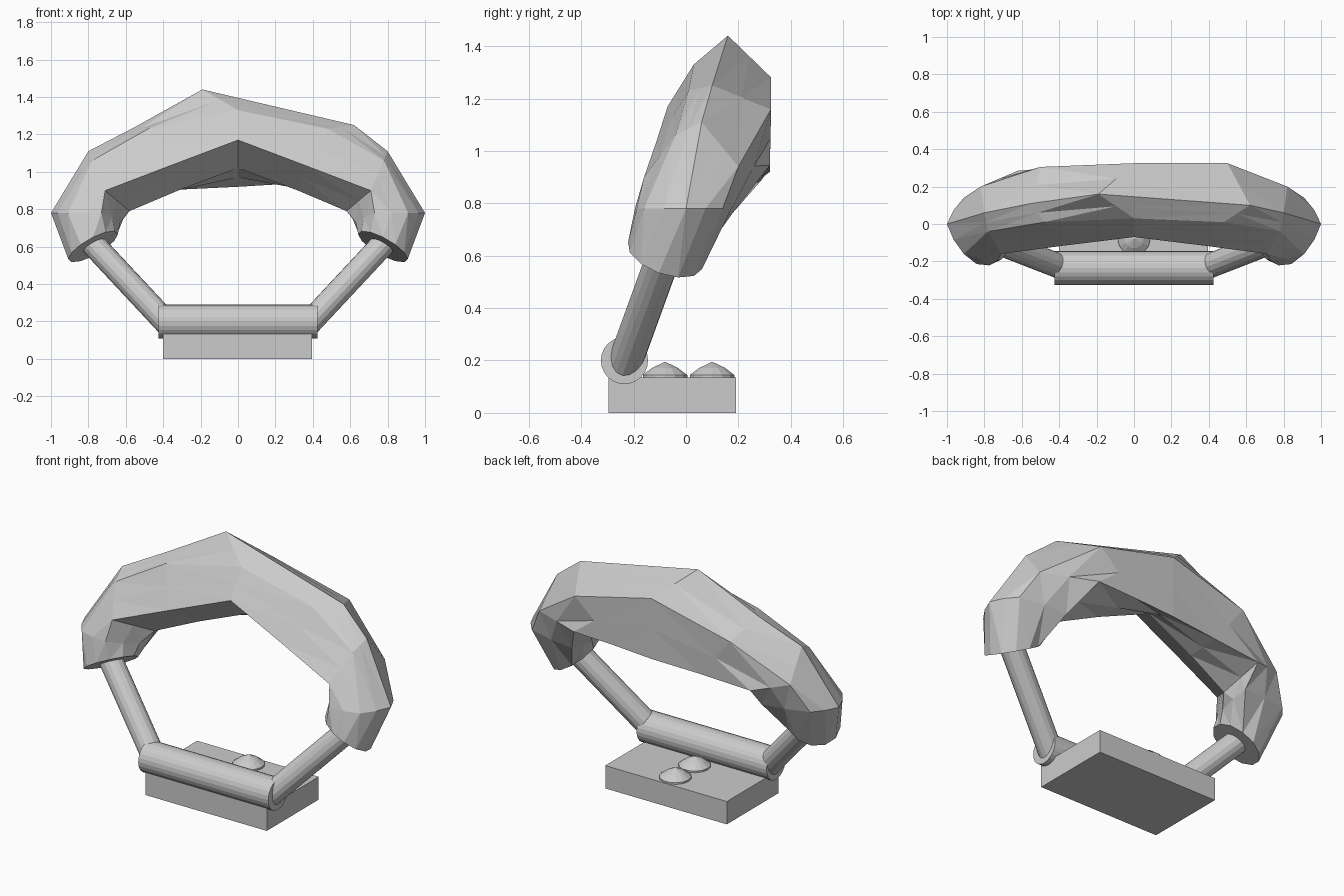
import bpy, bmesh, math
from mathutils import Vector

if "Cube" in bpy.data.objects:
    bpy.data.objects.remove(bpy.data.objects["Cube"])

grey = bpy.data.materials.new("plain_grey")
grey.use_nodes = True
colour = (0.6, 0.6, 0.6, 1)
grey.diffuse_color = colour
grey.node_tree.nodes["Principled BSDF"].inputs["Base Color"].default_value = colour


def finish(bm, name):
    bmesh.ops.recalc_face_normals(bm, faces=bm.faces)
    mesh = bpy.data.meshes.new(name)
    bm.to_mesh(mesh)
    bm.free()
    mesh.materials.append(grey)
    obj = bpy.data.objects.new(name, mesh)
    bpy.context.collection.objects.link(obj)
    return obj


def bridge(bm, first, second):
    count = len(first)
    for i in range(count):
        j = (i + 1) % count
        bm.faces.new((first[i], first[j], second[j], second[i]))


def rod(name, start, end, radius, sides):
    start, end = Vector(start), Vector(end)
    axis = end - start
    bm = bmesh.new()
    bmesh.ops.create_cone(bm, cap_ends=True, segments=sides, radius1=radius,
                          radius2=radius, depth=axis.length)
    turn = axis.to_track_quat("Z", "Y").to_matrix().to_4x4()
    bm.transform(turn)
    bmesh.ops.translate(bm, verts=bm.verts, vec=(start + end) / 2)
    return finish(bm, name)


def box(name, low, high):
    low, high = Vector(low), Vector(high)
    bm = bmesh.new()
    bmesh.ops.create_cube(bm, size=1)
    bmesh.ops.scale(bm, verts=bm.verts, vec=high - low)
    bmesh.ops.translate(bm, verts=bm.verts, vec=(low + high) / 2)
    return finish(bm, name)


def stud(name, y):
    # Low pointed dome turned around its own axis
    bm = bmesh.new()
    sides = 14
    rings = []
    for radius, z in ((0.087, 0.13), (0.087, 0.145), (0.05, 0.172)):
        rings.append([bm.verts.new((radius * math.cos(math.tau * i / sides),
                                    y + radius * math.sin(math.tau * i / sides), z))
                      for i in range(sides)])
    bridge(bm, rings[0], rings[1])
    bridge(bm, rings[1], rings[2])
    tip = bm.verts.new((0, y, 0.195))
    for i in range(sides):
        bm.faces.new((rings[-1][i], rings[-1][(i + 1) % sides], tip))
    bm.faces.new(rings[0])
    return finish(bm, name)


# Grip sections: ridge, front top, front bottom, inner, back bottom, back top
middle = [(-0.19, 0.16, 1.44), (0, 0.03, 1.33), (0, -0.07, 1.17),
          (0, 0.13, 1.02), (0, 0.32, 0.92), (0, 0.325, 1.28)]
shoulder = [(0.62, 0.1, 1.25), (0.48, 0.01, 1.23), (0.37, -0.115, 1.03),
            (0.32, 0.09, 0.9), (0.25, 0.32, 0.935), (0.5, 0.325, 1.16)]
elbow = [(0.8, 0.06, 1.11), (0.78, -0.04, 1.06), (0.71, -0.16, 0.9),
         (0.58, 0.05, 0.79), (0.51, 0.32, 0.945), (0.82, 0.2, 0.94)]
wrist = [(1, 0, 0.78), (0.91, -0.16, 0.78), (0.73, -0.195, 0.78),
         (0.63, -0.02, 0.73), (0.62, 0.18, 0.765), (0.91, 0.14, 0.78)]

# The right half differs a little at the ridge and the back edge
right_shoulder = [(0.55, 0.11, 1.24)] + shoulder[1:4] + [(0.31, 0.3, 0.905), (0.5, 0.305, 1.15)]
right_elbow = elbow[:4] + [(0.62, 0.285, 0.885), elbow[5]]


def section(points, bulge=1.0):
    # Add a point between each pair, optionally pushed outward
    points = [Vector(p) for p in points]
    centre = sum(points, Vector()) / len(points)
    ring = []
    for i, p in enumerate(points):
        between = (p + points[(i + 1) % len(points)]) / 2
        ring += [p, centre + (between - centre) * bulge]
    return ring


def end_ring():
    # Round mouth of the grip, square to the arm
    normal = Vector((0.47, 0.3, 0.83)).normalized()
    out = Vector((1, 0, 0))
    out = (out - normal * out.dot(normal)).normalized()
    back = normal.cross(out)
    centre = Vector((0.775, -0.08, 0.6))
    return [centre + 0.15 * (out * math.cos(a) - back * math.sin(a))
            for a in (math.tau * i / 12 for i in range(12))]


bm = bmesh.new()
centre_ring = [bm.verts.new(p) for p in section(middle)]
for side, upper, lower in ((1, shoulder, elbow), (-1, right_shoulder, right_elbow)):
    previous = centre_ring
    for ring in (section(upper), section(lower), section(wrist, 1.06), end_ring()):
        verts = [bm.verts.new((side * p.x, p.y, p.z)) for p in ring]
        bridge(bm, previous, verts)
        previous = verts
    bm.faces.new(previous)
bmesh.ops.triangulate(bm, faces=[f for f in bm.faces if len(f.verts) == 4])
finish(bm, "grip")

# Base plate, hinge, arms and studs
box("base_plate", (-0.4, -0.295, 0), (0.395, 0.19, 0.135))
rod("hinge_barrel", (-0.425, -0.235, 0.2), (0.425, -0.235, 0.2), 0.09, 24)
for name, side in (("left_arm", 1), ("right_arm", -1)):
    rod(name, (side * 0.375, -0.235, 0.185), (side * 0.8, -0.07, 0.64), 0.066, 16)
stud("front_stud", -0.08)
stud("back_stud", 0.1)
